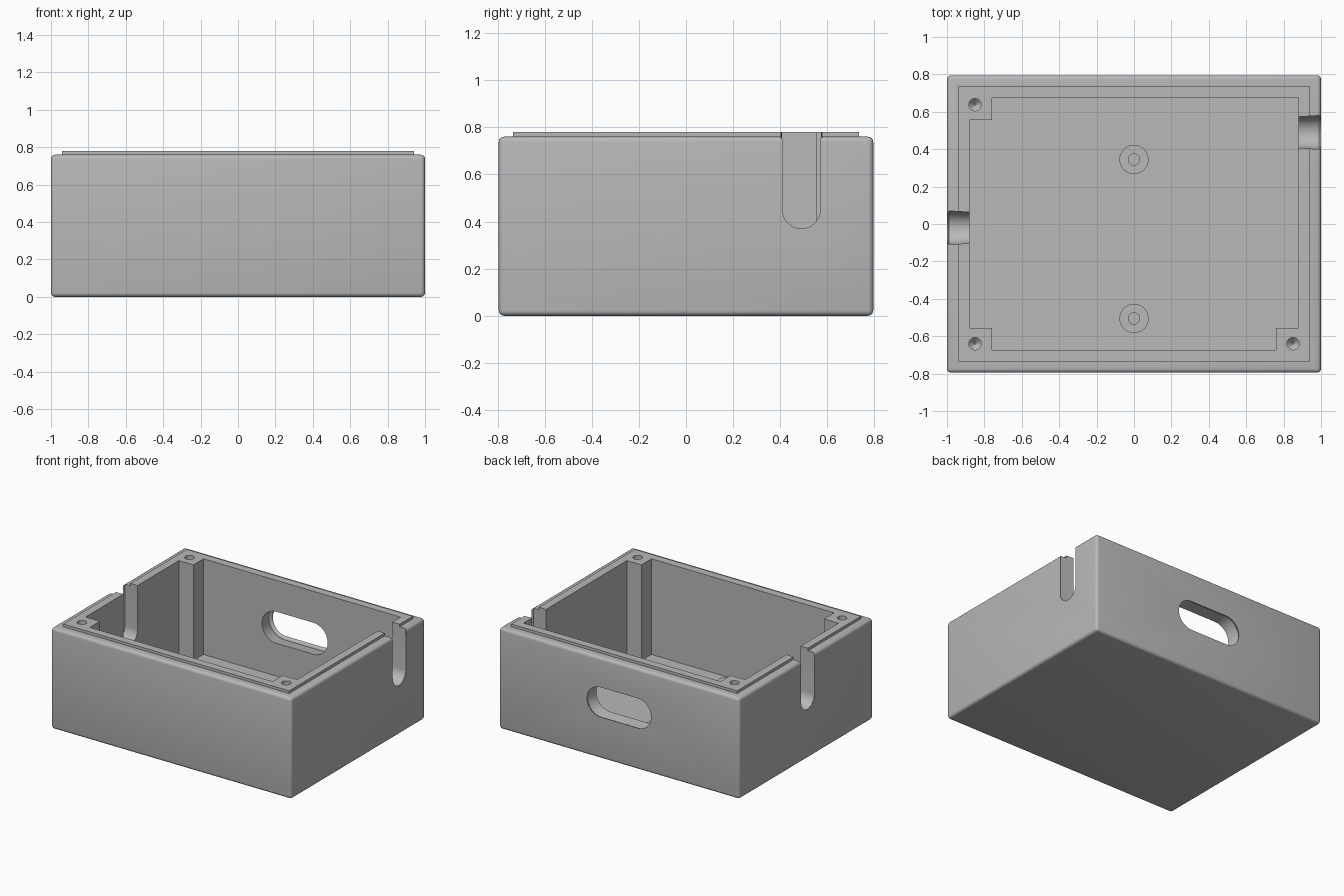
import bpy
import bmesh
from math import pi, sin, cos, radians
from mathutils import Vector

old = bpy.data.objects.get("Cube")
if old:
    bpy.data.objects.remove(old, do_unlink=True)

grey = bpy.data.materials.new("plain grey")
grey.use_nodes = True
colour = (0.48, 0.48, 0.48, 1)
grey.diffuse_color = colour
grey.node_tree.nodes["Principled BSDF"].inputs["Base Color"].default_value = colour


def finish(bm, name):
    bmesh.ops.recalc_face_normals(bm, faces=bm.faces)
    mesh = bpy.data.meshes.new(name)
    bm.to_mesh(mesh)
    bm.free()
    mesh.materials.append(grey)
    obj = bpy.data.objects.new(name, mesh)
    bpy.context.collection.objects.link(obj)
    return obj


def block(name, lo, hi, radius=0):
    bm = bmesh.new()
    bmesh.ops.create_cube(bm, size=1)
    lo, hi = Vector(lo), Vector(hi)
    bmesh.ops.scale(bm, vec=hi - lo, verts=bm.verts)
    bmesh.ops.translate(bm, vec=(lo + hi) / 2, verts=bm.verts)
    if radius:
        bmesh.ops.bevel(bm, geom=bm.edges[:], offset=radius, segments=4,
                        profile=0.5, affect='EDGES')
    return finish(bm, name)


def loft(name, rings):
    """Closed solid through rings of equal point count."""
    bm = bmesh.new()
    loops = [[bm.verts.new(p) for p in ring] for ring in rings]
    for a, b in zip(loops, loops[1:]):
        for i in range(len(a)):
            j = (i + 1) % len(a)
            bm.faces.new((a[i], a[j], b[j], b[i]))
    bm.faces.new(loops[0])
    bm.faces.new(loops[-1])
    return finish(bm, name)


def lathe(name, x, y, profile, sides=32):
    """Round solid from (radius, z) pairs."""
    turn = [2 * pi * i / sides for i in range(sides)]
    return loft(name, [[(x + r * cos(a), y + r * sin(a), z) for a in turn]
                       for r, z in profile])


def pill(half, r, steps=16):
    """Stadium outline, long along its first axis."""
    pts = []
    for side in (1, -1):
        for i in range(steps + 1):
            a = -pi / 2 + pi * i / steps
            pts.append((side * (half + r * cos(a)), side * r * sin(a)))
    return pts


def pill_cutter(name, half, r, fillet, place):
    """Opening with a rounded outer mouth; place(u, v, depth) gives a point."""
    stations = [(-0.1, fillet)]
    for i in range(6):
        a = pi / 2 * i / 5
        stations.append((fillet * sin(a), fillet * (1 - cos(a))))
    stations.append((0.17, 0))
    return loft(name, [[place(u, v, d) for u, v in pill(half, r + grow)]
                       for d, grow in stations])


def combine(target, other, operation):
    mod = target.modifiers.new(operation.lower(), 'BOOLEAN')
    mod.operation = operation
    mod.solver = 'EXACT'
    mod.object = other
    bpy.context.view_layer.objects.active = target
    bpy.ops.object.modifier_apply(modifier=mod.name)
    bpy.data.objects.remove(other, do_unlink=True)


# Rounded outer body and raised lip
HX, HY, TOP, LIP, FLOOR = 1.0, 0.795, 0.76, 0.78, 0.06
body = block("enclosure", (-HX, -HY, 0), (HX, HY, TOP), 0.022)
combine(body, block("lip", (-0.94, -0.735, 0.5), (0.94, 0.735, LIP)), 'UNION')

# Cavity, leaving solid posts in three corners
ix, iy, post = 0.88, 0.675, 0.12
outline = [(ix, iy), (-ix + post, iy), (-ix + post, iy - post), (-ix, iy - post),
           (-ix, -iy + post), (-ix + post, -iy + post), (-ix + post, -iy),
           (ix - post, -iy), (ix - post, -iy + post), (ix, -iy + post)]
cavity = loft("cavity", [[(x, y, z) for x, y in outline] for z in (FLOOR, 1.2)])
combine(body, cavity, 'DIFFERENCE')

# Screw holes in the posts
for x, y in ((-0.85, 0.638), (-0.85, -0.64), (0.85, -0.64)):
    hole = lathe("screw_hole", x, y, [(0.004, 0.37), (0.033, 0.4), (0.033, 1)])
    combine(body, hole, 'DIFFERENCE')

# Open-topped cable slots in both side walls
for side, y in ((1, 0.49), (-1, -0.02)):
    slot = pill_cutter("cable_slot", 0.4, 0.08, 0.01,
                       lambda u, v, d: (side * (HX - d), y + v, 0.85 + u))
    combine(body, slot, 'DIFFERENCE')

# Long opening in the back wall
opening = pill_cutter("back_opening", 0.155, 0.112, 0.02,
                      lambda u, v, d: (u, HY - d, 0.425 + v))
combine(body, opening, 'DIFFERENCE')

# Hollow standoffs on the floor
for y in (0.345, -0.505):
    combine(body, lathe("standoff", 0, y, [(0.078, 0.03), (0.078, 0.125)]), 'UNION')
    combine(body, lathe("standoff_hole", 0, y, [(0.03, 0.05), (0.03, 0.3)]),
            'DIFFERENCE')

# Smooth rounded parts, keep hard edges
bpy.ops.object.select_all(action='DESELECT')
body.select_set(True)
bpy.context.view_layer.objects.active = body
bpy.ops.object.shade_smooth_by_angle(angle=radians(32))
